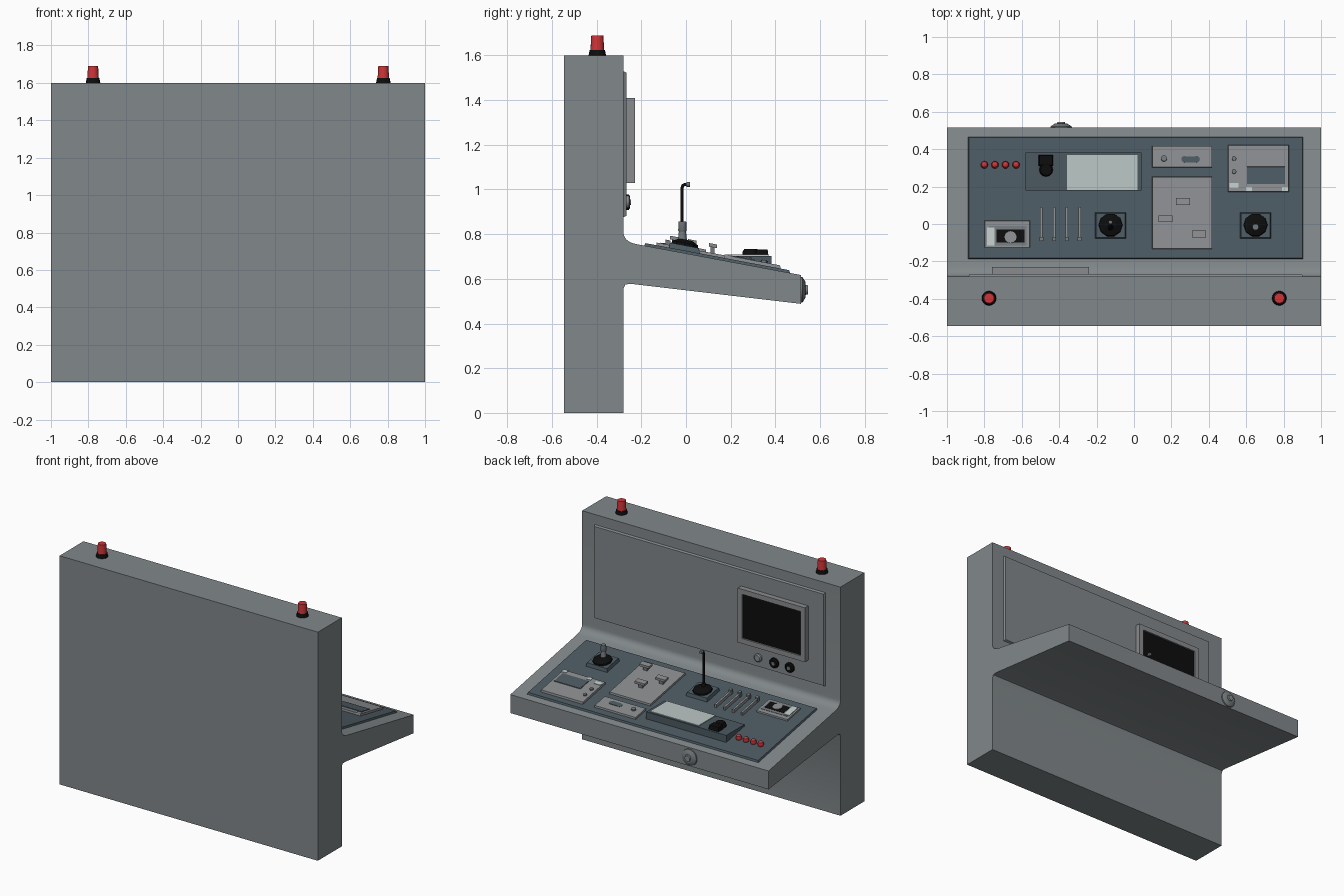
import bpy, bmesh, math
from mathutils import Matrix, Vector

if "Cube" in bpy.data.objects:
    bpy.data.objects.remove(bpy.data.objects["Cube"])


def mat(name, r, g, b):
    m = bpy.data.materials.new(name)
    m.diffuse_color = (r, g, b, 1)
    m.use_nodes = True
    m.node_tree.nodes["Principled BSDF"].inputs["Base Color"].default_value = m.diffuse_color
    return m


BODY = mat("body grey", 0.22, 0.245, 0.255)
PLATE = mat("plate grey", 0.25, 0.26, 0.27)
SLATE = mat("slate blue", 0.07, 0.10, 0.12)
BLACK = mat("black", 0.004, 0.004, 0.004)
RED = mat("red", 0.62, 0.035, 0.04)
PALE = mat("pale screen", 0.50, 0.58, 0.57)
STEEL = mat("steel", 0.17, 0.19, 0.20)

SLOPE = 0.188
TILT = Matrix.Rotation(-math.atan(SLOPE), 4, 'X')
OUT = Matrix.Rotation(math.radians(-90), 4, 'X')   # local z -> world +y


def desk_z(y):
    return 0.755 - SLOPE * (y + 0.22)


def finish(name, bm, material, smooth=False):
    bmesh.ops.recalc_face_normals(bm, faces=bm.faces[:])
    me = bpy.data.meshes.new(name)
    bm.to_mesh(me)
    bm.free()
    me.materials.append(material)
    ob = bpy.data.objects.new(name, me)
    bpy.context.collection.objects.link(ob)
    if smooth:
        bpy.ops.object.select_all(action='DESELECT')
        ob.select_set(True)
        bpy.context.view_layer.objects.active = ob
        bpy.ops.object.shade_smooth_by_angle(angle=math.radians(35))
    return ob


def box(name, x, y, z, material, chamfer=0.0, on_desk=False, bevel_dir=2):
    """Box from ranges; far side along bevel_dir is inset by chamfer."""
    bm = bmesh.new()
    bmesh.ops.create_cube(bm, size=1)
    rng = (x, y, z)
    for v in bm.verts:
        far = v.co[bevel_dir] > 0
        for a in range(3):
            lo, hi = rng[a]
            c = chamfer if far and a != bevel_dir else 0
            v.co[a] = hi - c if v.co[a] > 0 else lo + c
        if on_desk:
            v.co.z += desk_z(v.co.y)
    return finish(name, bm, material)


def desk_box(name, x, y, h, material, chamfer=0.0):
    return box(name, x, y, h, material, chamfer, True)


def lathe(name, prof, pos, material, n=16, rot=Matrix(), smooth=True):
    """Capped solid of revolution from (radius, height) points."""
    bm = bmesh.new()
    m = Matrix.Translation(pos) @ rot
    rings = [[bm.verts.new(m @ Vector((r * math.cos(2 * math.pi * i / n),
                                       r * math.sin(2 * math.pi * i / n), h)))
              for i in range(n)] for r, h in prof]
    for a, b in zip(rings, rings[1:]):
        for i in range(n):
            j = (i + 1) % n
            bm.faces.new((a[i], a[j], b[j], b[i]))
    bm.faces.new(rings[0])
    bm.faces.new(rings[-1])
    return finish(name, bm, material, smooth)


# Console body: wall and sloped desk in one side profile
prof = [(-0.545, 0), (-0.545, 1.6), (-0.28, 1.6)]
for i in range(7):
    t = i / 6
    prof.append(((1 - t * t) * -0.28 + t * t * -0.22,
                 (1 - t) ** 2 * 0.81 + 2 * t * (1 - t) * 0.766 + t * t * 0.755))
prof += [(0.515, 0.617), (0.515, 0.488), (-0.25, 0.578), (-0.272, 0.574), (-0.28, 0.555), (-0.28, 0)]
bm = bmesh.new()
f = bm.faces.new([bm.verts.new((-1, y, z)) for y, z in prof])
ext = bmesh.ops.extrude_face_region(bm, geom=[f])
bmesh.ops.translate(bm, vec=(2, 0, 0), verts=[e for e in ext['geom'] if isinstance(e, bmesh.types.BMVert)])
finish("console_body", bm, BODY, True)

# Wall panel and desk panel
box("wall_panel", (-0.89, 0.908), (-0.29, -0.267), (0.87, 1.535), BODY, 0.012, bevel_dir=1)
desk_box("desk_panel", (-0.89, 0.908), (-0.19, 0.47), (-0.01, 0.012), SLATE, 0.008)

# Monitor: four-sided frame round a recessed screen
X0, X1, Z0, Z1, B = -0.76, -0.24, 1.03, 1.41, 0.035
box("monitor_screen", (X0 + 0.01, X1 - 0.01), (-0.27, -0.24), (Z0 + 0.01, Z1 - 0.01), BLACK)
for nm, xr, zr in (("left", (X0, X0 + B), (Z0, Z1)), ("right", (X1 - B, X1), (Z0, Z1)),
                   ("low", (X0 + B, X1 - B), (Z0, Z0 + B)), ("top", (X0 + B, X1 - B), (Z1 - B, Z1))):
    box("monitor_frame_" + nm, xr, (-0.27, -0.229), zr, PLATE)

# Knobs under the monitor
lathe("wall_button", [(0.028, 0), (0.028, 0.012), (0.02, 0.018)], (-0.375, -0.268, 0.945), PLATE, rot=OUT)
for x in (-0.50, -0.62):
    lathe("wall_knob", [(0.034, 0), (0.034, 0.012), (0.026, 0.018)], (x, -0.268, 0.943), BLACK, rot=OUT)
    lathe("wall_knob_cap", [(0.012, 0), (0.012, 0.022)], (x, -0.268, 0.943), STEEL, rot=OUT)

# Warning lights on top
for x in (-0.775, 0.777):
    lathe("light_base", [(0.039, 0), (0.034, 0.025)], (x, -0.397, 1.6), BLACK)
    lathe("light_lamp", [(0.031, 0.02), (0.027, 0.09)], (x, -0.397, 1.6), RED)

# Joysticks
for x in (-0.125, 0.65):
    desk_box("stick_base", (x - 0.085, x + 0.085), (-0.08, 0.065), (0, 0.035), SLATE, 0.008)
    c = (x, -0.012, desk_z(-0.012))
    lathe("stick_boot", [(0.066, 0.025), (0.062, 0.045), (0.03, 0.06)], c, BLACK, 10, TILT, False)
lathe("short_stick", [(0.022, 0.04), (0.016, 0.095), (0.019, 0.10), (0.017, 0.14)],
      (0.65, -0.016, desk_z(-0.016)), STEEL, 12)
lathe("long_stick_collar", [(0.022, 0.04), (0.01, 0.08)], (-0.125, -0.018, desk_z(-0.018)), BLACK, 12)
cu = bpy.data.curves.new("long_stick", 'CURVE')
cu.dimensions = '3D'
cu.bevel_depth = 0.007
cu.bevel_resolution = 2
cu.use_fill_caps = True
sp = cu.splines.new('POLY')
path = [(-0.018, 0.74), (-0.018, 1.005), (-0.014, 1.018), (-0.003, 1.023), (0.006, 1.023)]
sp.points.add(len(path) - 1)
for p, (y, z) in zip(sp.points, path):
    p.co = (-0.125, y, z, 1)
cu.materials.append(BLACK)
bpy.context.collection.objects.link(bpy.data.objects.new("long_stick", cu))
lathe("long_stick_tip", [(0.011, 0), (0.011, 0.017)], (-0.125, 0.002, 1.023), STEEL, 12, OUT)

# Lever plate with three T handles
desk_box("lever_plate", (0.095, 0.42), (-0.135, 0.255), (0, 0.024), PLATE, 0.004)
for x, y in ((0.2625, 0.12), (0.168, 0.028), (0.348, -0.053)):
    desk_box("lever_stem", (x - 0.015, x + 0.015), (y - 0.01, y + 0.008), (0.01, 0.055), STEEL)
    desk_box("lever_grip", (x - 0.038, x + 0.038), (y - 0.018, y + 0.018), (0.05, 0.066), PLATE)

# Key plate with round button and slot
desk_box("key_plate", (0.095, 0.42), (0.30, 0.42), (0, 0.024), PLATE, 0.004)
lathe("key_button", [(0.016, 0), (0.016, 0.034)], (0.16, 0.345, desk_z(0.345)), STEEL, 12, TILT)
desk_box("key_slot", (0.27, 0.335), (0.328, 0.362), (0.01, 0.027), SLATE)
for x in (0.27, 0.335):
    lathe("key_slot_end", [(0.017, 0.01), (0.017, 0.0265)], (x, 0.342, desk_z(0.345)), SLATE, 16, TILT)

# Right gauge plate
desk_box("gauge_plate", (0.50, 0.83), (0.17, 0.425), (0, 0.026), PLATE, 0.004)
ob = desk_box("gauge_window", (0.60, 0.81), (0.21, 0.31), (0.01, 0.03), SLATE, 0.004)
for y in (0.345, 0.275):
    lathe("gauge_knob", [(0.012, 0), (0.012, 0.036)], (0.535, y, desk_z(y)), STEEL, 12, TILT)
for x, y, w in ((0.535, 0.205, 0.025), (0.615, 0.185, 0.016), (0.81, 0.185, 0.02)):
    desk_box("gauge_label", (x - w, min(x + w, 0.825)), (y - 0.012, y + 0.014), (0.022, 0.029), PALE)

# Raised display unit with level top
bm = bmesh.new()
pts = [(0.18, 0.67), (0.18, 0.703), (0.383, 0.703), (0.383, 0.63)]
f = bm.faces.new([bm.verts.new((-0.58, y, z)) for y, z in pts])
ext = bmesh.ops.extrude_face_region(bm, geom=[f])
bmesh.ops.translate(bm, vec=(0.62, 0, 0), verts=[e for e in ext['geom'] if isinstance(e, bmesh.types.BMVert)])
finish("display_unit", bm, SLATE)
box("display_screen", (-0.357, 0.02), (0.183, 0.37), (0.70, 0.708), PALE)
lathe("display_knob", [(0.037, 0), (0.037, 0.02), (0.03, 0.033)], (-0.47, 0.29, 0.70), BLACK, 12)
box("display_knob_block", (-0.51, -0.432), (0.31, 0.37), (0.70, 0.732), BLACK, 0.005)

# Slider bars
for i in range(4):
    x = -0.495 + i * 0.068
    desk_box("slider_bar", (x - 0.007, x + 0.007), (-0.09, 0.09), (0.005, 0.034), PLATE)
    desk_box("slider_foot", (x - 0.01, x + 0.01), (-0.092, -0.07), (0.005, 0.045), STEEL)

# Left meter plate
desk_box("meter_plate", (-0.80, -0.555), (-0.128, 0.02), (0, 0.022), PLATE, 0.003)
desk_box("meter_window", (-0.775, -0.575), (-0.115, -0.01), (0.012, 0.024), STEEL)
desk_box("meter_dark", (-0.735, -0.585), (-0.10, -0.03), (0.014, 0.0255), BLACK)
desk_box("meter_label", (-0.785, -0.745), (-0.115, -0.02), (0.02, 0.027), PALE)
lathe("meter_dial", [(0.032, 0), (0.032, 0.028)], (-0.66, -0.075, desk_z(-0.075)), PLATE, 16, TILT)

# Red push buttons
for i in range(4):
    x = -0.80 + i * 0.0565
    lathe("red_button", [(0.014, 0), (0.019, 0.014), (0.02, 0.025), (0.015, 0.038), (0.006, 0.044)],
          (x, 0.312, desk_z(0.312)), RED, 12, TILT)

# Lock on the desk edge
lathe("lock_disc", [(0.058, 0), (0.056, 0.008), (0.034, 0.022), (0.03, 0.022)], (-0.39, 0.514, 0.551), STEEL, 20, OUT)
lathe("lock_core", [(0.024, 0.015), (0.02, 0.031)], (-0.39, 0.514, 0.551), PLATE, 16, OUT)
